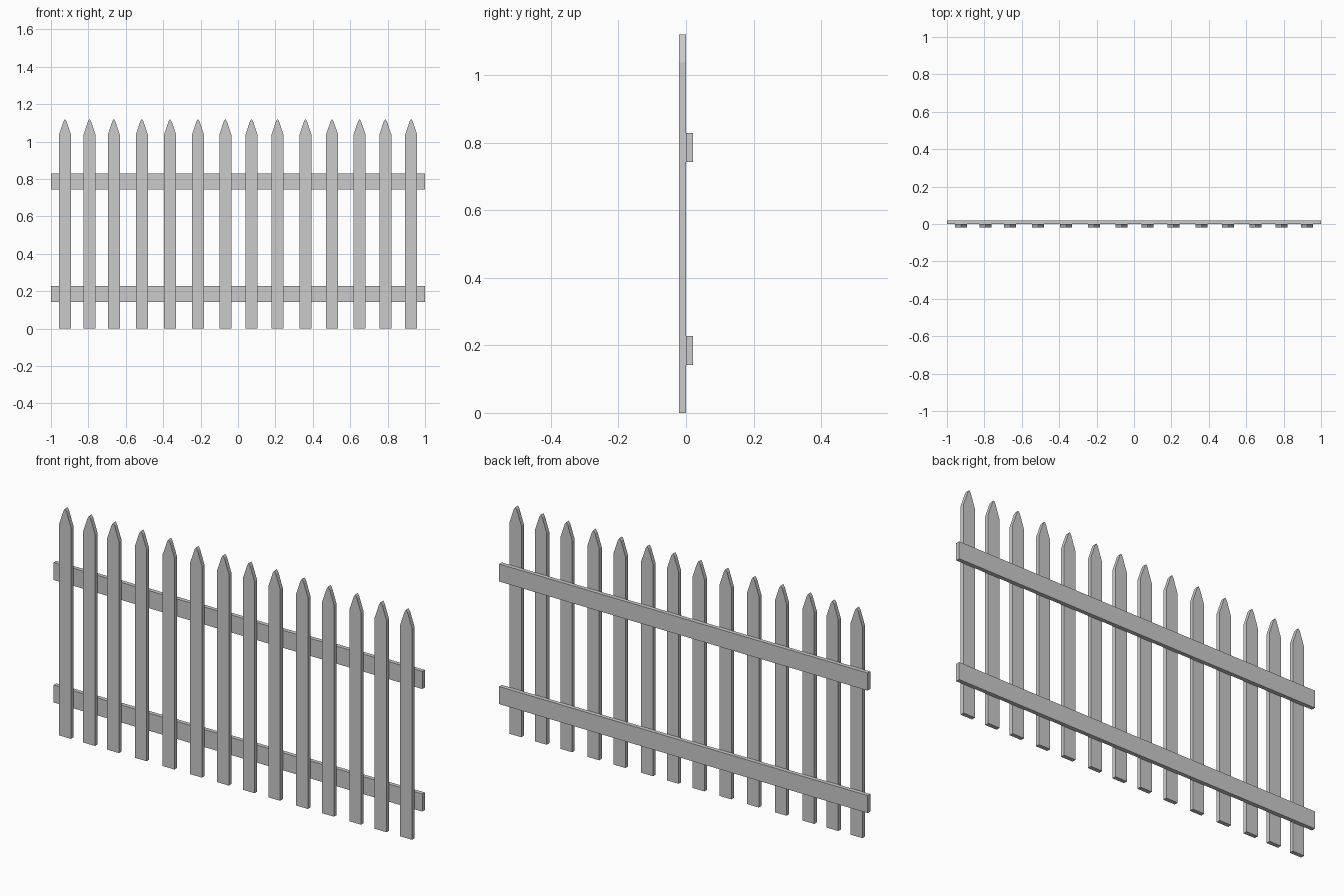
import bpy, bmesh

if "Cube" in bpy.data.objects:
    bpy.data.objects.remove(bpy.data.objects["Cube"])


def extrude_profile(name, profile, y0, y1, x=0.0):
    """Extrude a closed XZ outline from y0 to y1."""
    bm = bmesh.new()
    face = bm.faces.new([bm.verts.new((px, y0, pz)) for px, pz in profile])
    ext = bmesh.ops.extrude_face_region(bm, geom=[face])
    for v in ext["geom"]:
        if isinstance(v, bmesh.types.BMVert):
            v.co.y = y1
    bmesh.ops.recalc_face_normals(bm, faces=bm.faces)
    mesh = bpy.data.meshes.new(name)
    bm.to_mesh(mesh)
    bm.free()
    obj = bpy.data.objects.new(name, mesh)
    obj.location.x = x
    bpy.context.collection.objects.link(obj)
    return obj


# Pickets: slightly uneven spacing, pointed tops with a blunted tip
half = [(0.032, 0.0), (0.032, 1.037), (0.008, 1.108)]
picket = half + [(0.0, 1.12)] + [(-x, z) for x, z in reversed(half)]
centres = [-0.925, -0.794, -0.664, -0.514, -0.363, -0.214, -0.068,
           0.072, 0.211, 0.361, 0.503, 0.65, 0.788, 0.926]
for i, x in enumerate(centres):
    extrude_profile(f"picket_{i + 1}", picket, -0.02, 0.0, x)

# Two horizontal rails on the back
for name, z0, z1 in (("lower_rail", 0.142, 0.228), ("upper_rail", 0.743, 0.829)):
    extrude_profile(name, [(-1, z0), (1, z0), (1, z1), (-1, z1)], 0.0, 0.02)
